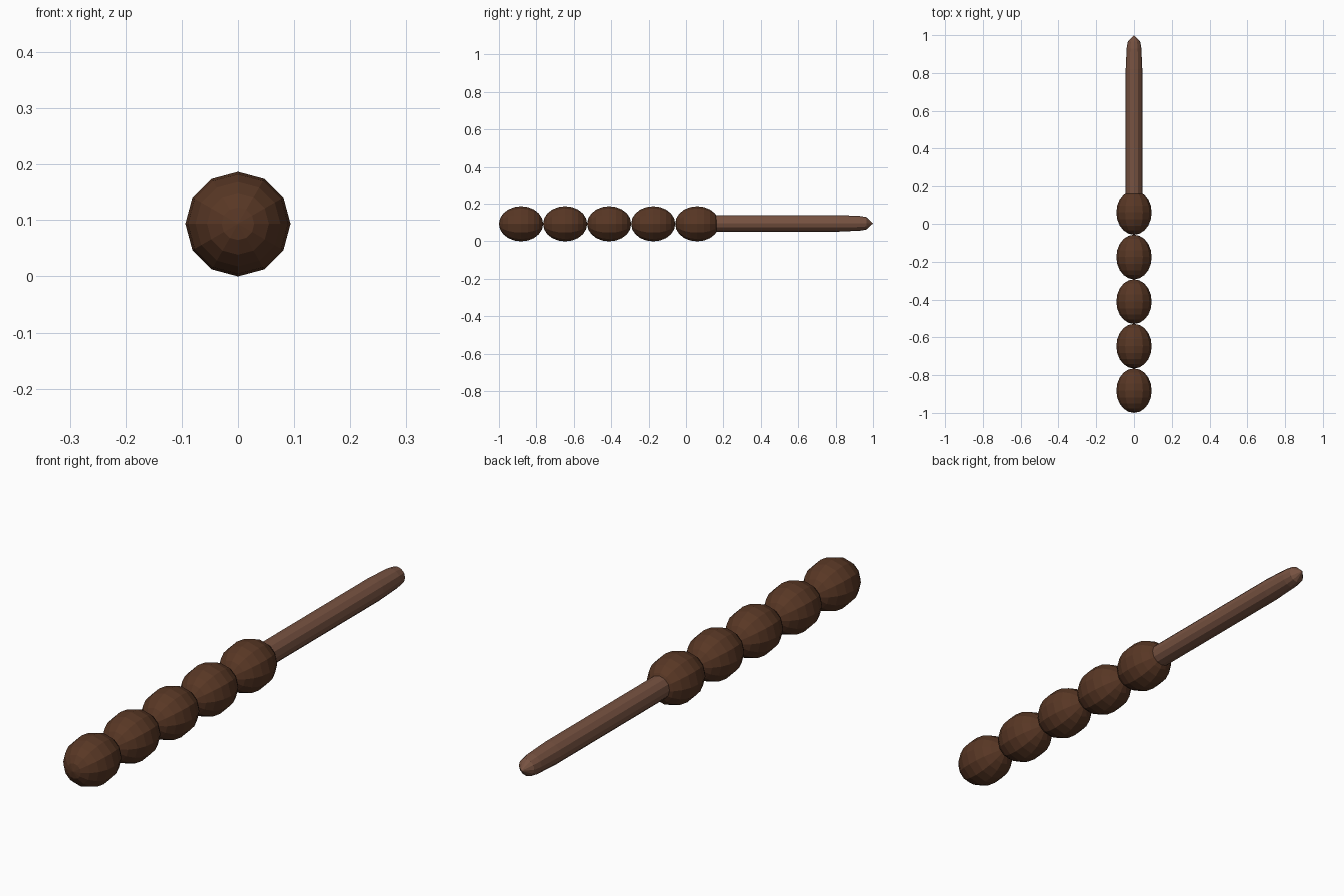
import bpy, bmesh, math
from mathutils import Matrix

if "Cube" in bpy.data.objects:
    bpy.data.objects.remove(bpy.data.objects["Cube"])


def material(name, color):
    m = bpy.data.materials.new(name)
    m.diffuse_color = (*color, 1)
    m.use_nodes = True
    m.node_tree.nodes["Principled BSDF"].inputs["Base Color"].default_value = m.diffuse_color
    return m


dark_brown = material("dark_brown", (0.098, 0.038, 0.018))
wood_brown = material("wood_brown", (0.185, 0.085, 0.053))
AXIS_Z = 0.0935


def revolve(name, profile, mat, sides=12, z=AXIS_Z):
    """Turn (y, radius) points around a lengthwise axis; radius 0 makes a pole."""
    bm = bmesh.new()
    rings = []
    for y, r in profile:
        n = sides if r > 0 else 1
        rings.append([bm.verts.new((r * math.sin(2 * math.pi * i / sides), y,
                                    z + r * math.cos(2 * math.pi * i / sides)))
                      for i in range(n)])
    for a, b in zip(rings, rings[1:]):
        for i in range(sides):
            j = (i + 1) % sides
            quad = [a[i % len(a)], a[j % len(a)], b[j % len(b)], b[i % len(b)]]
            bm.faces.new(list(dict.fromkeys(quad)))
    bmesh.ops.recalc_face_normals(bm, faces=bm.faces)
    mesh = bpy.data.meshes.new(name)
    bm.to_mesh(mesh)
    bm.free()
    mesh.materials.append(mat)
    obj = bpy.data.objects.new(name, mesh)
    bpy.context.collection.objects.link(obj)
    return obj


# Row of five long beads, just touching
RADIUS, HALF, RINGS = 0.0935, 0.118, 10
for k in range(5):
    centre = -1 + HALF + k * 0.2355
    profile = []
    for i in range(RINGS + 1):
        a = math.pi * i / RINGS
        r = RADIUS * math.sin(a) if 0 < i < RINGS else 0
        profile.append((centre - HALF * math.cos(a), r))
    revolve(f"bead_{k + 1}", profile, dark_brown)

# Stick with a slightly tapered end and a short pointed tip
revolve("stick", [(0.08, 0), (0.08, 0.044), (0.82, 0.044), (0.93, 0.039),
                  (0.965, 0.033), (1.0, 0)], wood_brown, z=0.096)
